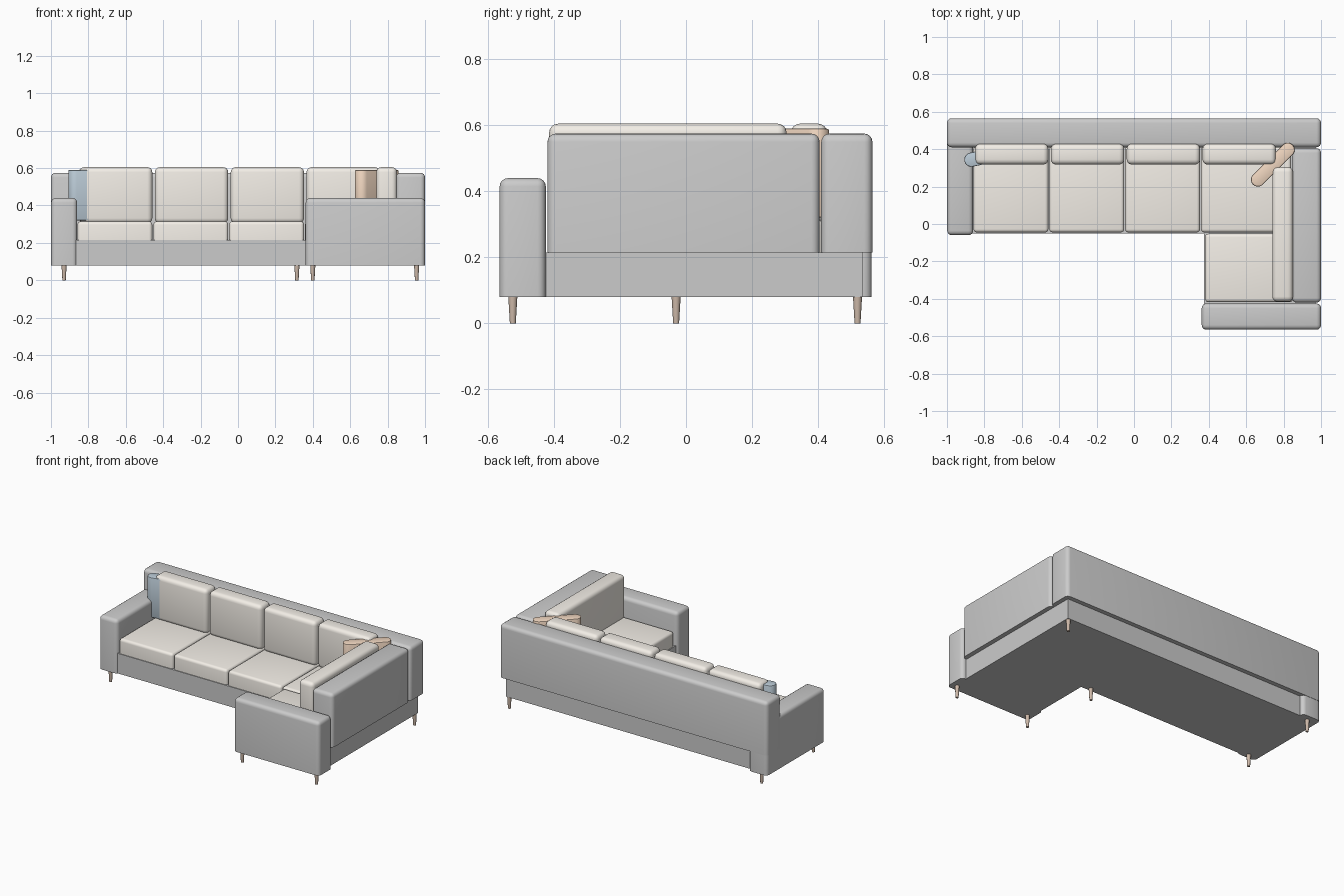
import bpy, bmesh, math

if "Cube" in bpy.data.objects:
    bpy.data.objects.remove(bpy.data.objects["Cube"])


def material(name, rgb):
    m = bpy.data.materials.new(name)
    m.diffuse_color = (*rgb, 1)
    m.use_nodes = True
    m.node_tree.nodes["Principled BSDF"].inputs["Base Color"].default_value = m.diffuse_color
    return m


CREAM = material("cream_fabric", (0.90, 0.86, 0.80))
BLUE = material("blue_fabric", (0.50, 0.60, 0.68))
TAN = material("tan_fabric", (0.88, 0.68, 0.53))
WOOD = material("wood", (0.62, 0.49, 0.40))


def finish(bm, name, mat, loc=(0, 0, 0), rot=0):
    bmesh.ops.recalc_face_normals(bm, faces=bm.faces)
    me = bpy.data.meshes.new(name)
    bm.to_mesh(me)
    bm.free()
    ob = bpy.data.objects.new(name, me)
    bpy.context.collection.objects.link(ob)
    ob.location = loc
    ob.rotation_euler.z = rot
    if mat:
        me.materials.append(mat)
    bpy.ops.object.select_all(action='DESELECT')
    ob.select_set(True)
    bpy.context.view_layer.objects.active = ob
    bpy.ops.object.shade_smooth_by_angle(angle=math.radians(35))
    return ob


def box(name, x, y, z, r=0.0, mat=None, round_bottom=False):
    """Box from (min, max) ranges with rounded edges; the underside may stay square."""
    bm = bmesh.new()
    bmesh.ops.create_cube(bm, size=1)
    for v in bm.verts:
        for i, (lo, hi) in enumerate((x, y, z)):
            v.co[i] = hi if v.co[i] > 0 else lo
    if r:
        edges = [e for e in bm.edges
                 if round_bottom or max(v.co.z for v in e.verts) > z[0] + 1e-5]
        bmesh.ops.bevel(bm, geom=edges, offset=r, segments=4, profile=0.5, affect='EDGES')
    return finish(bm, name, mat)


def pillow(name, loc, length, thick, height, rot, mat):
    """Upright pillow with a round-ended plan."""
    bm = bmesh.new()
    r, half, n = thick / 2, length / 2 - thick / 2, 10
    ring = []
    for side in (1, -1):
        for i in range(n + 1):
            a = -math.pi / 2 + math.pi * i / n
            ring.append(bm.verts.new((side * (half + r * math.cos(a)),
                                      side * r * math.sin(a), 0)))
    face = bm.faces.new(ring)
    ext = bmesh.ops.extrude_face_region(bm, geom=[face])
    bmesh.ops.translate(bm, vec=(0, 0, height),
                        verts=[g for g in ext["geom"] if isinstance(g, bmesh.types.BMVert)])
    rims = [e for e in bm.edges if abs(e.verts[0].co.z - e.verts[1].co.z) < 1e-6]
    bmesh.ops.bevel(bm, geom=rims, offset=0.006, segments=2, profile=0.5, affect='EDGES')
    return finish(bm, name, mat, loc, rot)


# Base plinths
box("main_base", (-0.875, 0.97), (-0.05, 0.535), (0.08, 0.215))
box("return_base", (0.375, 0.97), (-0.44, -0.05), (0.08, 0.215))

# Backs and arms
box("long_back", (-1, 1), (0.41, 0.565), (0.215, 0.575), 0.025)
box("side_back", (0.845, 1), (-0.42, 0.405), (0.215, 0.575), 0.025)
box("left_arm", (-0.999, -0.86), (-0.06, 0.563), (0.08, 0.44), 0.025)
box("front_arm", (0.362, 1), (-0.565, -0.425), (0.08, 0.44), 0.025)

# Seat and back cushions along the long side
for i in range(4):
    x0 = -0.858 + 0.4055 * i
    x1 = x0 + 0.4 if i < 3 else 0.84
    box(f"seat_cushion_{i + 1}", (x0, x1), (-0.045, 0.415), (0.213, 0.315), 0.018, CREAM)
    b0 = -0.85 + 0.4055 * i
    box(f"back_cushion_{i + 1}", (b0, b0 + 0.392), (0.318, 0.428), (0.305, 0.605),
        0.027, CREAM, True)

# Cushions of the short return
box("return_seat_cushion", (0.38, 0.85), (-0.418, -0.052), (0.213, 0.315), 0.018, CREAM)
box("return_back_cushion", (0.74, 0.85), (-0.415, 0.305), (0.305, 0.605), 0.027, CREAM, True)

# Loose pillows
pillow("blue_pillow", (-0.77, 0.365, 0.32), 0.28, 0.076, 0.27, math.radians(12), BLUE)
pillow("tan_pillow", (0.742, 0.317, 0.32), 0.30, 0.075, 0.27, math.radians(45), TAN)

# Tapered legs
for i, (x, y) in enumerate([(-0.93, -0.03), (-0.93, 0.52), (0.315, -0.03),
                            (0.40, -0.525), (0.955, -0.525), (0.955, 0.52)]):
    bm = bmesh.new()
    bmesh.ops.create_cone(bm, cap_ends=True, segments=16, radius1=0.009, radius2=0.014, depth=0.085)
    finish(bm, f"leg_{i + 1}", WOOD, (x, y, 0.0425))
